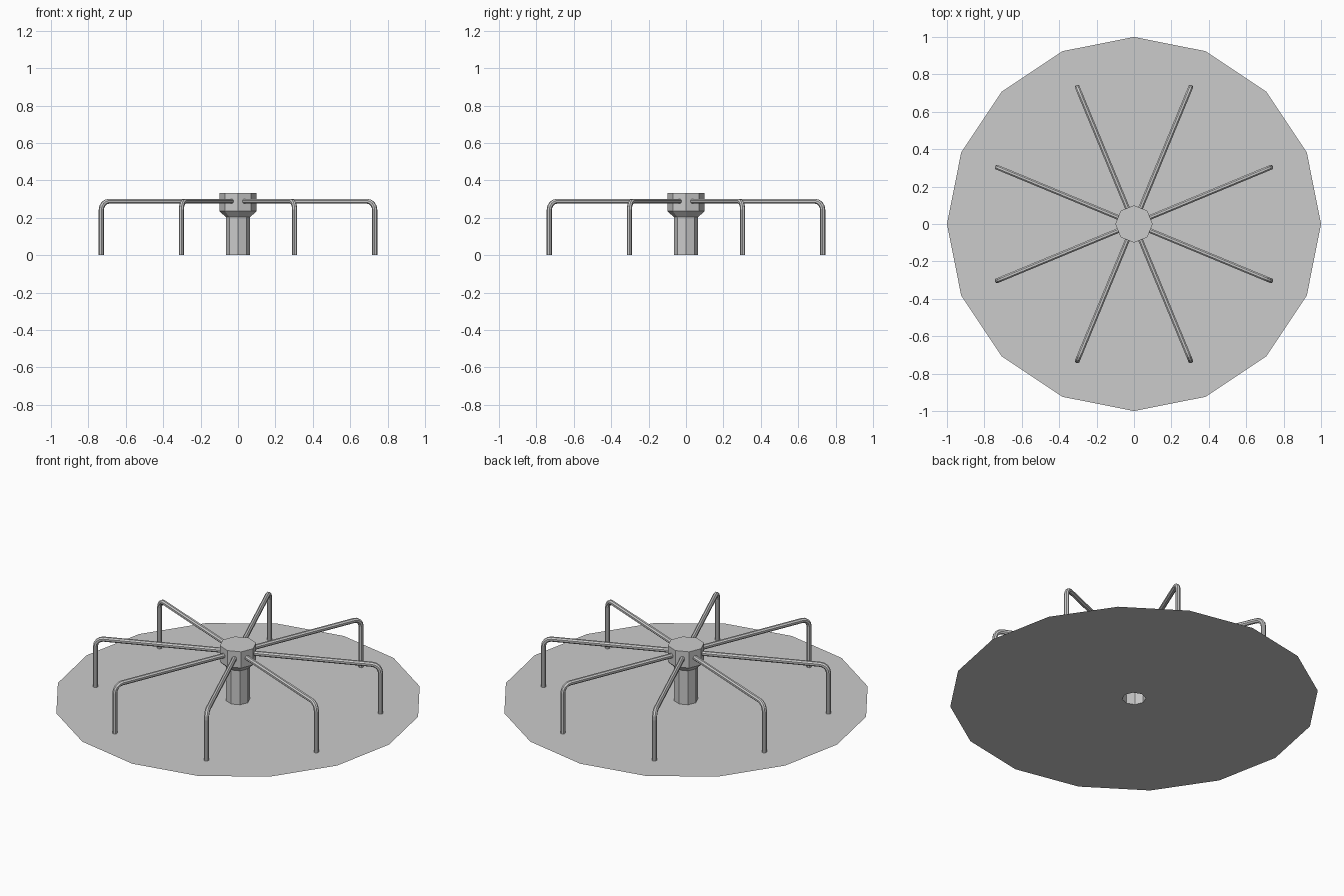
import bpy, bmesh
from math import sin, cos, pi
from mathutils import Vector, Matrix

if "Cube" in bpy.data.objects:
    bpy.data.objects.remove(bpy.data.objects["Cube"])


def finish(bm, name, fix_normals=True):
    if fix_normals:
        bmesh.ops.recalc_face_normals(bm, faces=bm.faces)
    mesh = bpy.data.meshes.new(name)
    bm.to_mesh(mesh)
    bm.free()
    obj = bpy.data.objects.new(name, mesh)
    bpy.context.collection.objects.link(obj)
    return obj


def ring(bm, r, z, sides):
    return [bm.verts.new((r * cos(2 * pi * i / sides), r * sin(2 * pi * i / sides), z))
            for i in range(sides)]


def skin(bm, rings):
    for a, b in zip(rings, rings[1:]):
        n = len(a)
        for i in range(n):
            j = (i + 1) % n
            bm.faces.new((a[i], a[j], b[j], b[i]))


# Deck: thin 16-sided sheet with an eight-sided hole for the post
bm = bmesh.new()
edges = []
for loop in (ring(bm, 1.0, 0, 16), ring(bm, 0.065, 0, 8)):
    edges += [bm.edges.new((loop[i - 1], loop[i])) for i in range(len(loop))]
bmesh.ops.triangle_fill(bm, use_beauty=True, edges=edges, normal=(0, 0, 1))
for f in bm.faces:
    f.normal_update()
    if f.normal.z < 0:
        f.normal_flip()
bmesh.ops.dissolve_limit(bm, angle_limit=0.0, verts=[], edges=[])
finish(bm, "deck", False)

# Centre post flaring into an octagonal hub, open underneath
bm = bmesh.new()
rings = [ring(bm, r, z, 8) for r, z in
         ((0.065, 0), (0.065, 0.203), (0.1, 0.236), (0.1, 0.333))]
skin(bm, rings)
bm.faces.new(rings[-1])
finish(bm, "centre_post", False)

# Handrail: tube running out from the hub and bending down to the deck
REACH, TOP, BEND, TUBE, SIDES, STEPS = 0.791, 0.288, 0.045, 0.014, 8, 4
path = [(0.08, TOP, 0.0)]
for s in range(STEPS + 1):
    a = s / STEPS * pi / 2
    path.append((REACH - BEND + BEND * sin(a), TOP - BEND + BEND * cos(a), a))
path.append((REACH, 0.0, pi / 2))

for k in range(8):
    bm = bmesh.new()
    rings = []
    for x, z, a in path:
        out = Vector((sin(a), 0, cos(a)))
        side = Vector((0, 1, 0))
        rings.append([bm.verts.new(Vector((x, 0, z)) + TUBE *
                      (out * cos(t) + side * sin(t)))
                      for t in [2 * pi * (i + 0.5) / SIDES for i in range(SIDES)]])
    skin(bm, rings)
    bmesh.ops.rotate(bm, verts=bm.verts, cent=(0, 0, 0),
                     matrix=Matrix.Rotation(pi / 8 + k * pi / 4, 3, 'Z'))
    finish(bm, f"handrail_{k + 1}")
